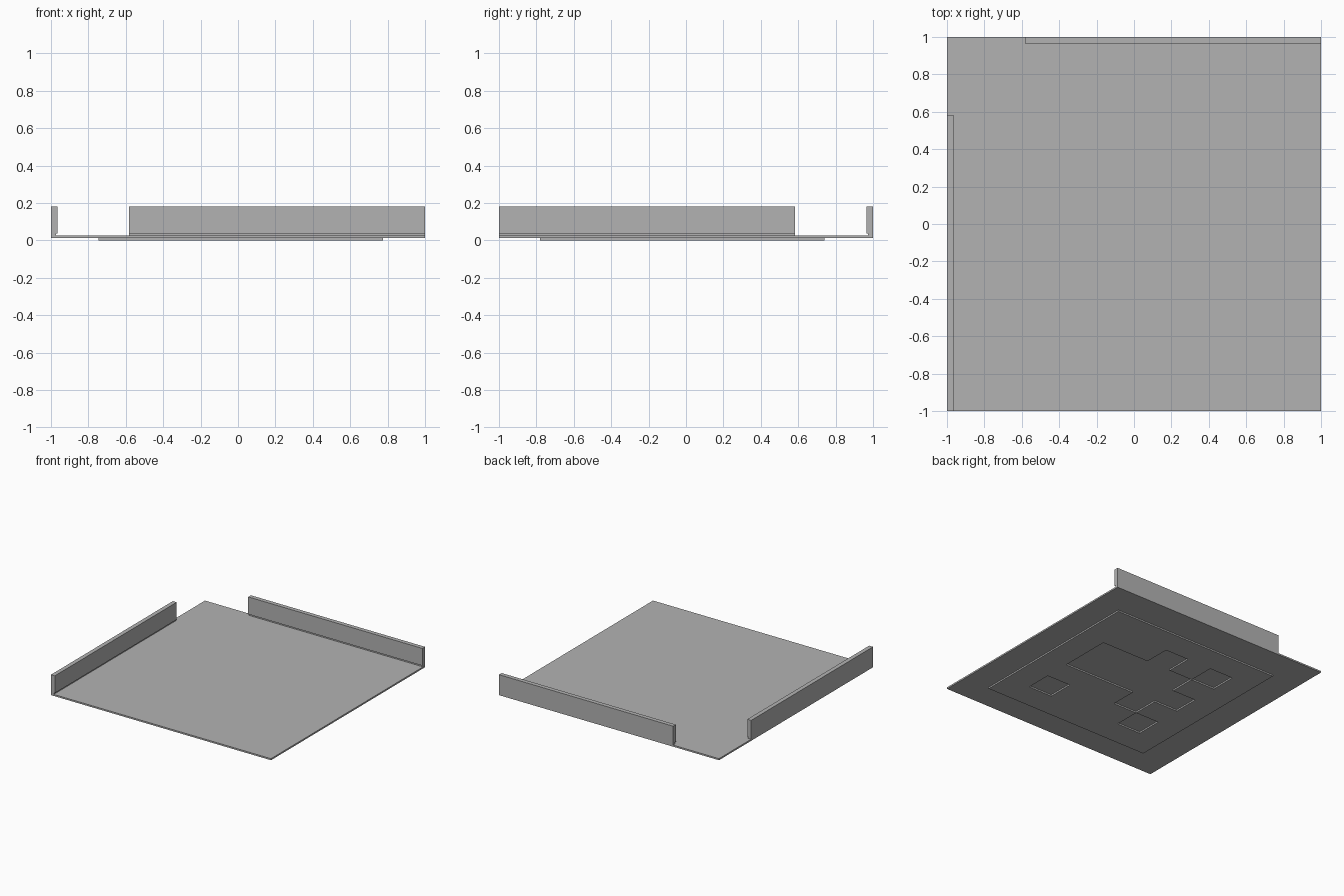
import bpy
import bmesh

cube = bpy.data.objects.get("Cube")
if cube:
    bpy.data.objects.remove(cube, do_unlink=True)

# Heights of the stacked layers
PAD_TOP, PLATE_TOP, SLOT_TOP, WALL_TOP = 0.012, 0.025, 0.038, 0.18

grey = bpy.data.materials.new("plain_grey")
grey.use_nodes = True
colour = (0.45, 0.45, 0.45, 1)
grey.diffuse_color = colour
grey.node_tree.nodes["Principled BSDF"].inputs["Base Color"].default_value = colour


def finish(name, bm, fix_normals=True):
    if fix_normals:
        bmesh.ops.recalc_face_normals(bm, faces=bm.faces)
    mesh = bpy.data.meshes.new(name)
    bm.to_mesh(mesh)
    bm.free()
    mesh.materials.append(grey)
    obj = bpy.data.objects.new(name, mesh)
    bpy.context.collection.objects.link(obj)
    return obj


def prism(name, profile, start, end, place):
    """Sweep a (u, z) profile from start to end; place maps (u, v) to (x, y)."""
    bm = bmesh.new()
    rings = [[bm.verts.new((*place(u, v), z)) for u, z in profile]
             for v in (start, end)]
    for ring in rings:
        bm.faces.new(ring)
    n = len(profile)
    for i in range(n):
        j = (i + 1) % n
        bm.faces.new((rings[0][i], rings[0][j], rings[1][j], rings[1][i]))
    return finish(name, bm)


# Base plate
plate_profile = [(-1, PAD_TOP), (1, PAD_TOP), (1, PLATE_TOP), (-1, PLATE_TOP)]
prism("base_plate", plate_profile, -1, 1, lambda u, v: (u, v))

# Two edge walls with a small undercut slot along the inner foot
wall_profile = [(-1, PLATE_TOP), (-0.974, PLATE_TOP), (-0.974, SLOT_TOP),
                (-0.965, SLOT_TOP), (-0.965, WALL_TOP), (-1, WALL_TOP)]
prism("side_wall", wall_profile, -1, 0.583, lambda u, v: (u, v))
prism("back_wall", wall_profile, -1, 0.583, lambda u, v: (-v, -u))

# Raised grid pad under the plate; dots are open cells
# Rows run from the back to the front, columns from +x to -x
pattern = ["#######",
           "###.#.#",
           "#....##",
           "#.....#",
           "####.##",
           "#.###.#",
           "#######"]
CELL = 1.52 / 7
LEFT, BACK = 0.775, 0.74

bm = bmesh.new()
grid = [[bm.verts.new((LEFT - c * CELL, BACK - r * CELL, PAD_TOP))
         for c in range(8)] for r in range(8)]
for r, row in enumerate(pattern):
    for c, mark in enumerate(row):
        if mark == "#":
            face = bm.faces.new((grid[r][c], grid[r][c + 1],
                                 grid[r + 1][c + 1], grid[r + 1][c]))
            face.normal_update()
            if face.normal.z > 0:
                face.normal_flip()
top = list(bm.faces)
result = bmesh.ops.extrude_face_region(bm, geom=top)
moved = [g for g in result["geom"] if isinstance(g, bmesh.types.BMVert)]
bmesh.ops.translate(bm, verts=moved, vec=(0, 0, -PAD_TOP))
loose = [v for v in bm.verts if not v.link_faces]
bmesh.ops.delete(bm, geom=loose, context="VERTS")
finish("grid_pad", bm)
